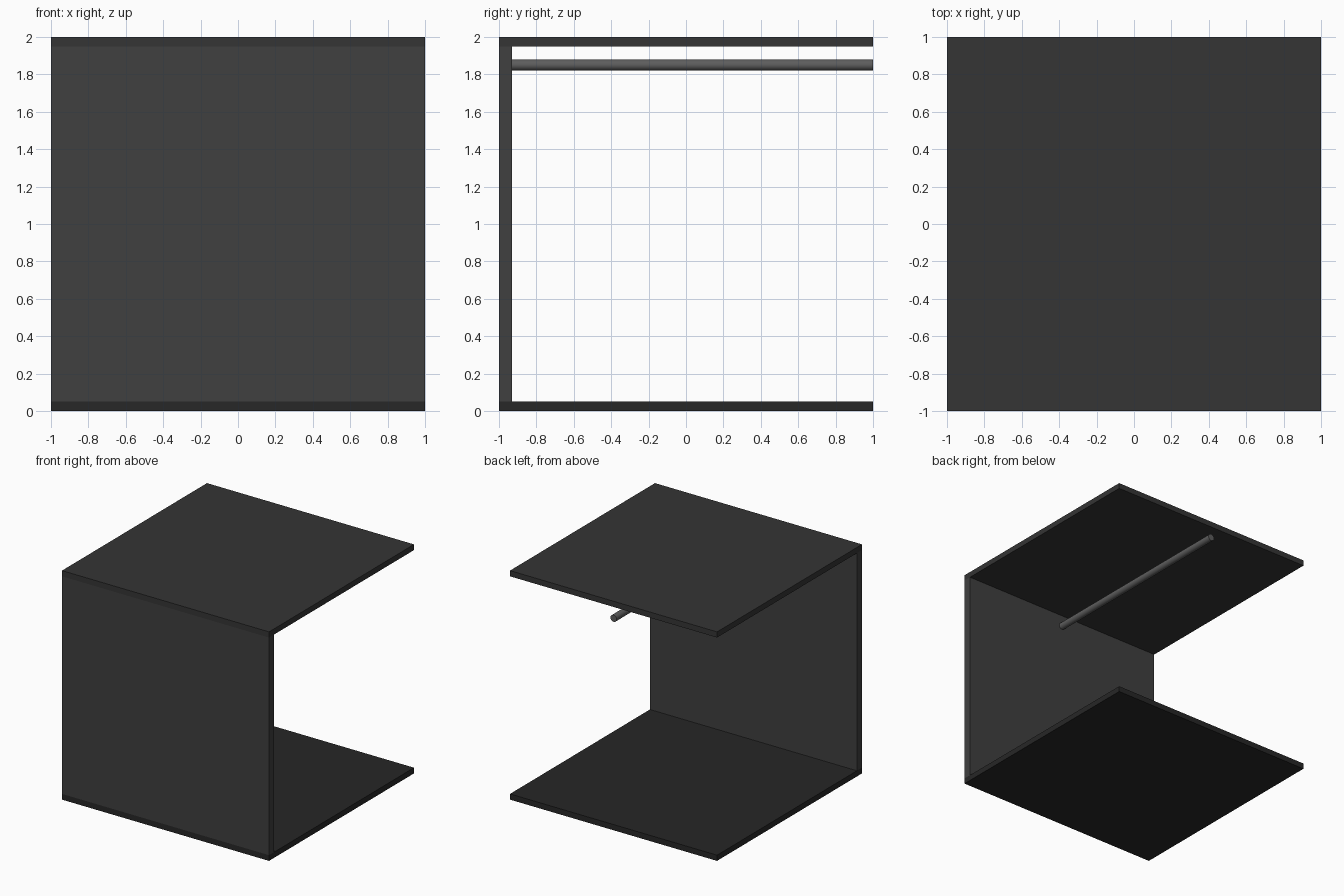
import bpy
import math

if "Cube" in bpy.data.objects:
    bpy.data.objects.remove(bpy.data.objects["Cube"])


def paint(obj, value):
    mat = bpy.data.materials.new(obj.name + "_grey")
    mat.diffuse_color = (value, value, value, 1)
    mat.use_nodes = True
    mat.node_tree.nodes["Principled BSDF"].inputs["Base Color"].default_value = mat.diffuse_color
    obj.data.materials.append(mat)


def slab(name, lo, hi, value):
    """Box between two opposite corners."""
    centre = [(a + b) / 2 for a, b in zip(lo, hi)]
    bpy.ops.mesh.primitive_cube_add(size=1, location=centre)
    obj = bpy.context.object
    obj.name = name
    obj.scale = [b - a for a, b in zip(lo, hi)]
    bpy.ops.object.transform_apply(location=False, rotation=False, scale=True)
    paint(obj, value)
    return obj


# Floor, roof and the single front wall between them
slab("floor_panel", (-1, -1, 0), (1, 1, 0.05), 0.02)
slab("roof_panel", (-1, -1, 1.95), (1, 1, 2), 0.035)
slab("front_wall", (-1, -1, 0.05), (1, -0.93, 1.95), 0.05)

# Hanging rail under the roof, running from the wall to the open back
bpy.ops.mesh.primitive_cylinder_add(vertices=32, radius=0.03, depth=1.97,
                                    location=(0, 0.015, 1.85),
                                    rotation=(math.pi / 2, 0, 0))
rail = bpy.context.object
rail.name = "hanging_rail"
bpy.ops.object.shade_smooth_by_angle(angle=math.radians(40))
paint(rail, 0.11)
